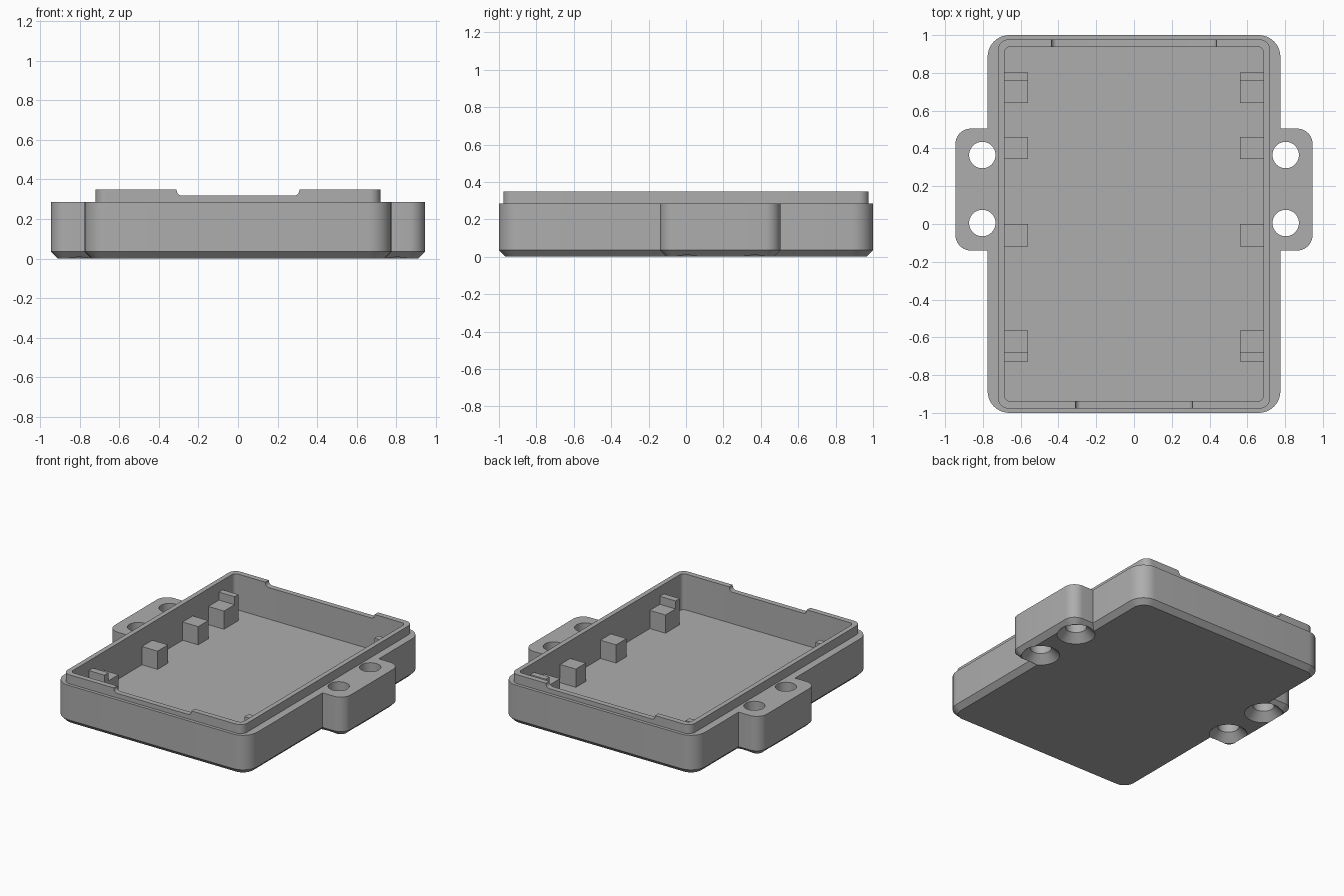
import bpy, bmesh, math
from mathutils import Vector

if "Cube" in bpy.data.objects:
    bpy.data.objects.remove(bpy.data.objects["Cube"])

# One grey plastic
grey = bpy.data.materials.new("grey plastic")
grey.use_nodes = True
GREY = (0.42, 0.42, 0.42, 1)
grey.diffuse_color = GREY
grey.node_tree.nodes["Principled BSDF"].inputs["Base Color"].default_value = GREY

# Main sizes
HALF_X, HALF_Y, EAR_X = 0.775, 1.0, 0.945
EAR_FRONT, EAR_BACK = -0.14, 0.505
RIM_Z, LIP_Z, FLOOR_Z = 0.285, 0.35, 0.09
CHAMFER = 0.035


def round_poly(corners, steps=10):
    """Round right-angled corners given as (x, y, radius)."""
    pts = []
    for i, (x, y, r) in enumerate(corners):
        p = Vector((x, y))
        if r == 0:
            pts.append(p)
            continue
        u = (Vector(corners[i - 1][:2]) - p).normalized()
        v = (Vector(corners[(i + 1) % len(corners)][:2]) - p).normalized()
        c = p + (u + v) * r
        for k in range(steps + 1):
            t = math.pi / 2 * k / steps
            pts.append(c - r * (v * math.cos(t) + u * math.sin(t)))
    return pts


def rect(hx, hy, r):
    return round_poly([(hx, -hy, r), (hx, hy, r), (-hx, hy, r), (-hx, -hy, r)])


def circle(x, y, r, n=40):
    return [Vector((x + r * math.cos(2 * math.pi * k / n),
                    y + r * math.sin(2 * math.pi * k / n))) for k in range(n)]


def loft(name, layers, upright=False):
    """Solid through (outline, height) layers; upright lofts along y."""
    bm = bmesh.new()
    rings = []
    for pts, h in layers:
        rings.append([bm.verts.new((p.x, h, p.y) if upright else (p.x, p.y, h))
                      for p in pts])
    n = len(rings[0])
    for low, high in zip(rings, rings[1:]):
        for i in range(n):
            j = (i + 1) % n
            bm.faces.new((low[i], low[j], high[j], high[i]))
    bm.faces.new(rings[0][::-1])
    bm.faces.new(rings[-1])
    bmesh.ops.recalc_face_normals(bm, faces=bm.faces)
    mesh = bpy.data.meshes.new(name)
    bm.to_mesh(mesh)
    bm.free()
    mesh.materials.append(grey)
    obj = bpy.data.objects.new(name, mesh)
    bpy.context.collection.objects.link(obj)
    return obj


def select_only(obj):
    bpy.ops.object.select_all(action='DESELECT')
    obj.select_set(True)
    bpy.context.view_layer.objects.active = obj


def combine(target, tool, operation='DIFFERENCE'):
    select_only(target)
    mod = target.modifiers.new("combine", 'BOOLEAN')
    mod.operation, mod.solver, mod.object = operation, 'EXACT', tool
    bpy.ops.object.modifier_apply(modifier=mod.name)
    bpy.data.objects.remove(tool)


def shell_outline(c):
    """Body with a mounting ear on each side, drawn in by c."""
    x, y, e = HALF_X - c, HALF_Y - c, EAR_X - c
    f, b = EAR_FRONT + c, EAR_BACK - c
    r, q = 0.115 - c, 0.08 - c
    half = [(x, -y, r), (x, f, 0), (e, f, q), (e, b, q), (x, b, 0), (x, y, r)]
    return round_poly(half + [(-px, py, pr) for px, py, pr in reversed(half)])


# Outer shell with chamfered bottom, and the stepped lip on top
case = loft("enclosure_base", [(shell_outline(CHAMFER), 0),
                               (shell_outline(0), CHAMFER),
                               (shell_outline(0), RIM_Z)])
lip = rect(0.72, 0.977, 0.055)
combine(case, loft("lip", [(lip, 0.2), (lip, LIP_Z)]), 'UNION')

# Cavity
cavity = rect(0.685, 0.938, 0.03)
combine(case, loft("cavity", [(cavity, FLOOR_Z), (cavity, 0.5)]))

# Shallow notches in the front and back of the lip
for side, half in ((-1, 0.31), (1, 0.437)):
    notch = round_poly([(-half, 0.318, 0.028), (half, 0.318, 0.028),
                        (half, 0.4, 0), (-half, 0.4, 0)])
    combine(case, loft("notch", [(notch, side * 0.9), (notch, side * 1.1)], True))

# Screw holes, countersunk from below
for x in (-0.803, 0.803):
    for y in (0.005, 0.365):
        wide, narrow = circle(x, y, 0.145), circle(x, y, 0.07)
        combine(case, loft("screw_hole", [(wide, -0.02), (narrow, 0.055),
                                          (narrow, 0.5)]))

select_only(case)
bpy.ops.object.shade_smooth_by_angle(angle=math.radians(30))

# Support blocks along both side walls; the end ones carry a raised stop
SUPPORTS = (("rear_block", 0.64, 0.76, 0.222), ("rear_stop", 0.76, 0.803, 0.28),
            ("mid_rear_block", 0.345, 0.46, 0.222),
            ("mid_front_block", -0.12, 0.0, 0.222),
            ("front_block", -0.68, -0.565, 0.222), ("front_stop", -0.727, -0.68, 0.28))
for label, side in (("left", 1), ("right", -1)):
    for name, y0, y1, top in SUPPORTS:
        inner, outer = side * 0.56, side * 0.69
        base = [Vector(p) for p in ((inner, y0), (outer, y0), (outer, y1), (inner, y1))]
        loft(label + "_" + name, [(base, FLOOR_Z - 0.01), (base, top)])
